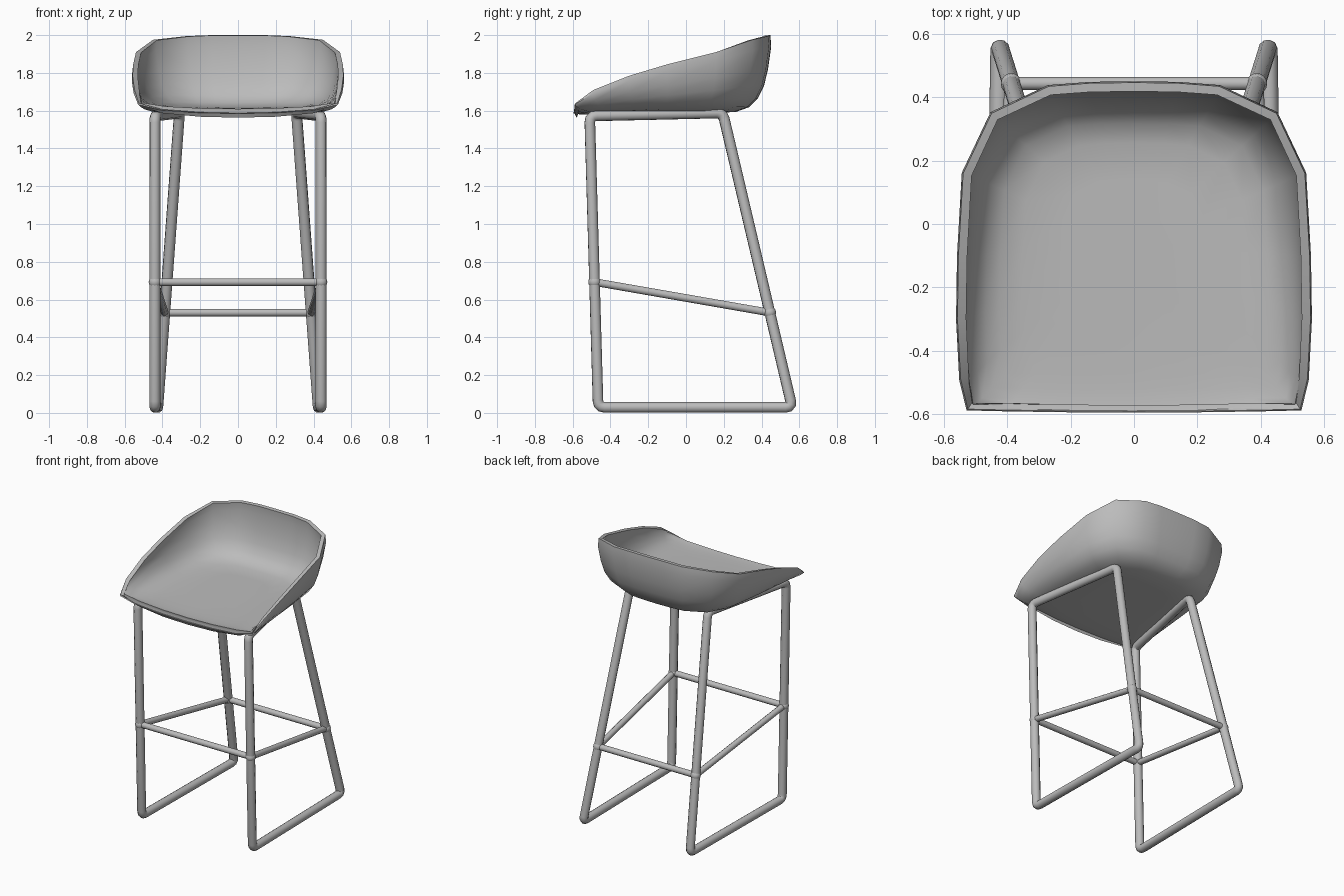
import bpy, bmesh
from math import radians
from mathutils import Vector

cube = bpy.data.objects.get("Cube")
if cube:
    bpy.data.objects.remove(cube, do_unlink=True)

grey = bpy.data.materials.new("mid grey")
grey.use_nodes = True
COLOUR = (0.5, 0.5, 0.5, 1)
grey.diffuse_color = COLOUR
grey.node_tree.nodes["Principled BSDF"].inputs["Base Color"].default_value = COLOUR


def select(obj):
    bpy.ops.object.select_all(action='DESELECT')
    obj.select_set(True)
    bpy.context.view_layer.objects.active = obj


def tube(name, points, radius, closed=False):
    """Round steel tube along a path."""
    curve = bpy.data.curves.new(name, 'CURVE')
    curve.dimensions = '3D'
    curve.bevel_depth = radius
    curve.bevel_resolution = 3
    curve.use_fill_caps = not closed
    spline = curve.splines.new('POLY')
    spline.points.add(len(points) - 1)
    for p, co in zip(spline.points, points):
        p.co = (*co, 1)
    spline.use_cyclic_u = closed
    obj = bpy.data.objects.new(name, curve)
    bpy.context.collection.objects.link(obj)
    select(obj)
    bpy.ops.object.convert(target='MESH')
    obj = bpy.context.object
    obj.data.materials.clear()
    obj.data.materials.append(grey)
    bpy.ops.object.shade_smooth_by_angle(angle=radians(50))


def rounded(corners, r):
    """Closed path with every corner rounded by a short arc."""
    path = []
    for i, c in enumerate(corners):
        a = c + (corners[i - 1] - c).normalized() * r
        b = c + (corners[(i + 1) % len(corners)] - c).normalized() * r
        path += [a * (1 - t) ** 2 + c * 2 * t * (1 - t) + b * t ** 2
                 for t in (0, 0.33, 0.67, 1)]
    return path


# Side frames, with their foot rails and joints
joints = {}
for side, s in (("left", 1), ("right", -1)):
    front_foot = Vector((s * 0.44, -0.465, 0.029))
    front_top = Vector((s * 0.44, -0.51, 1.572))
    rear_top = Vector((s * 0.31, 0.195, 1.588))
    rear_foot = Vector((s * 0.425, 0.562, 0.029))
    tube(side + "_frame", rounded([front_foot, front_top, rear_top, rear_foot], 0.035),
         0.029, True)
    front_joint = front_foot.lerp(front_top, 0.43)
    rear_joint = rear_foot.lerp(rear_top, 0.322)
    joints[side] = (front_joint, rear_joint)
    tube(side + "_foot_rail", [front_joint, rear_joint], 0.021)
    for end, p in zip(("front", "rear"), joints[side]):
        bpy.ops.mesh.primitive_uv_sphere_add(segments=16, ring_count=8, radius=0.033,
                                             location=p)
        ball = bpy.context.object
        ball.name = f"{side}_{end}_joint"
        ball.data.materials.append(grey)
        bpy.ops.object.shade_smooth()
for i, end in enumerate(("front", "rear")):
    tube(end + "_foot_rail", [joints["left"][i], joints["right"][i]], 0.021)

# Seat shell: left half of the rim, from the back round to the front
half_rim = [(0, 0.447, 2.0), (0.14, 0.445, 2.0), (0.27, 0.435, 1.995),
            (0.45, 0.35, 1.975), (0.54, 0.16, 1.91), (0.555, -0.1, 1.845),
            (0.558, -0.3, 1.785), (0.548, -0.49, 1.71), (0.525, -0.585, 1.64),
            (0.4, -0.588, 1.607), (0.2, -0.591, 1.592), (0, -0.592, 1.588)]
rim = half_rim + [(-x, y, z) for x, y, z in half_rim[-2:0:-1]]
CENTRE_Y = -0.07


def floor_height(x, y):
    return 1.587 + 0.02 * y + 0.05 * x * x


# Each ring: share of the rim outline, share of the rim height
rings = [(1, 1), (1.008, 0.85), (0.975, 0.55), (0.935, 0.34), (0.87, 0.17),
         (0.78, 0.06), (0.64, 0.0), (0.4, 0.0), (0.2, 0.0)]
bm = bmesh.new()
loops = []
for scale, lift in rings:
    loop = []
    for rx, ry, rz in rim:
        x, y = rx * scale, CENTRE_Y + (ry - CENTRE_Y) * scale
        base = floor_height(x, y)
        loop.append(bm.verts.new((x, y, base + (rz - base) * lift)))
    loops.append(loop)
n = len(rim)
for a, b in zip(loops, loops[1:]):
    for i in range(n):
        j = (i + 1) % n
        bm.faces.new((a[i], a[j], b[j], b[i]))
middle = bm.verts.new((0, CENTRE_Y, floor_height(0, CENTRE_Y)))
for i in range(n):
    bm.faces.new((loops[-1][i], loops[-1][(i + 1) % n], middle))
bmesh.ops.recalc_face_normals(bm, faces=bm.faces)
bm.normal_update()
# The bottom must face down so that the wall thickens inwards
if middle.normal.z > 0:
    bmesh.ops.reverse_faces(bm, faces=bm.faces)
mesh = bpy.data.meshes.new("seat_shell")
bm.to_mesh(mesh)
bm.free()
mesh.materials.append(grey)
seat = bpy.data.objects.new("seat_shell", mesh)
bpy.context.collection.objects.link(seat)
wall = seat.modifiers.new("wall", 'SOLIDIFY')
wall.thickness = 0.028
wall.offset = -1
select(seat)
bpy.ops.object.modifier_apply(modifier="wall")
bpy.ops.object.shade_smooth_by_angle(angle=radians(50))
